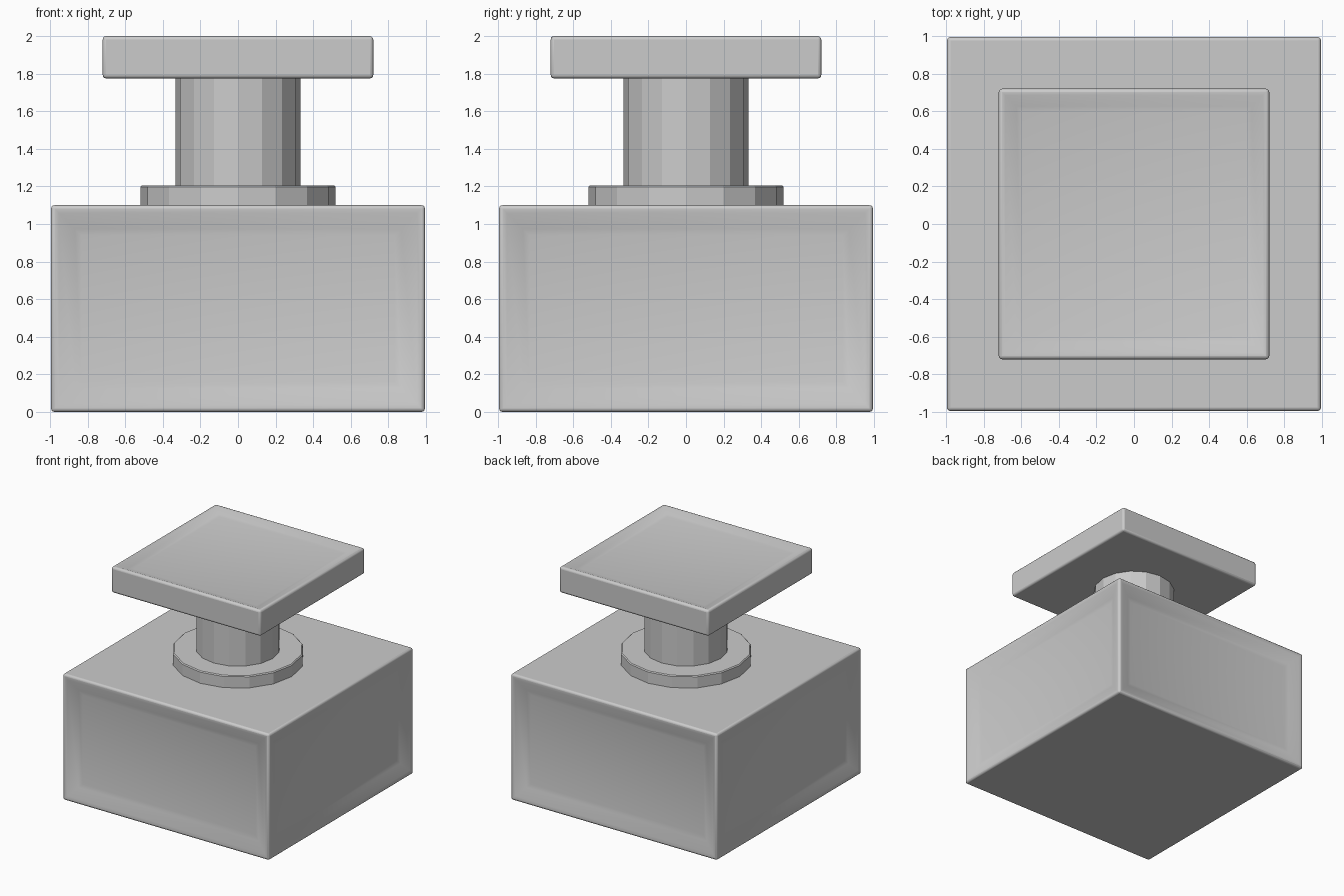
import bpy, bmesh, math
from mathutils import Matrix, Vector

if "Cube" in bpy.data.objects:
    bpy.data.objects.remove(bpy.data.objects["Cube"])


def finish(bm, name, bevel, segments, angle, smooth):
    mesh = bpy.data.meshes.new(name)
    bm.to_mesh(mesh)
    bm.free()
    ob = bpy.data.objects.new(name, mesh)
    bpy.context.collection.objects.link(ob)
    mod = ob.modifiers.new("edge_rounding", "BEVEL")
    mod.width, mod.segments = bevel, segments
    mod.limit_method, mod.angle_limit = "ANGLE", math.radians(angle)
    if smooth:
        bpy.context.view_layer.objects.active = ob
        ob.select_set(True)
        bpy.ops.object.shade_smooth_by_angle(angle=math.radians(40))
        ob.select_set(False)
    return ob


def dished_box(name, half, z0, z1, is_dished, steps):
    """Rounded box whose chosen faces sink inwards through (inset, depth) steps."""
    bm = bmesh.new()
    size = Matrix.Diagonal((2 * half, 2 * half, z1 - z0, 1))
    bmesh.ops.create_cube(bm, size=1, matrix=Matrix.Translation((0, 0, (z0 + z1) / 2)) @ size)
    bm.normal_update()
    faces = [f for f in bm.faces if is_dished(f.normal)]
    for inset, depth in steps:
        bmesh.ops.inset_individual(bm, faces=faces, thickness=inset, depth=-depth,
                                   use_even_offset=True)
    return finish(bm, name, 0.018, 3, 50, True)


def disc(name, radius, z0, z1, bevel):
    bm = bmesh.new()
    bmesh.ops.create_cone(bm, cap_ends=True, segments=16, radius1=radius, radius2=radius,
                          depth=z1 - z0, matrix=Matrix.Translation((0, 0, (z0 + z1) / 2)))
    return finish(bm, name, bevel, 1, 60, False)


# Base block with a shallow dish in all four sides
dished_box("base_block", 0.995, 0.0, 1.1, lambda n: abs(n.z) < 0.5,
           [(0.022, 0), (0.02, 0.005), (0.085, 0.034), (0.035, 0.008)])

# Round collar and stem
disc("collar", 0.52, 1.09, 1.205, 0.008)
disc("stem", 0.333, 1.19, 1.8, 0.001)

# Square top plate, dished on its upper face only
dished_box("top_plate", 0.72, 1.775, 2.0, lambda n: n.z > 0.5,
           [(0.02, 0), (0.015, 0.004), (0.06, 0.024), (0.03, 0.007)])
